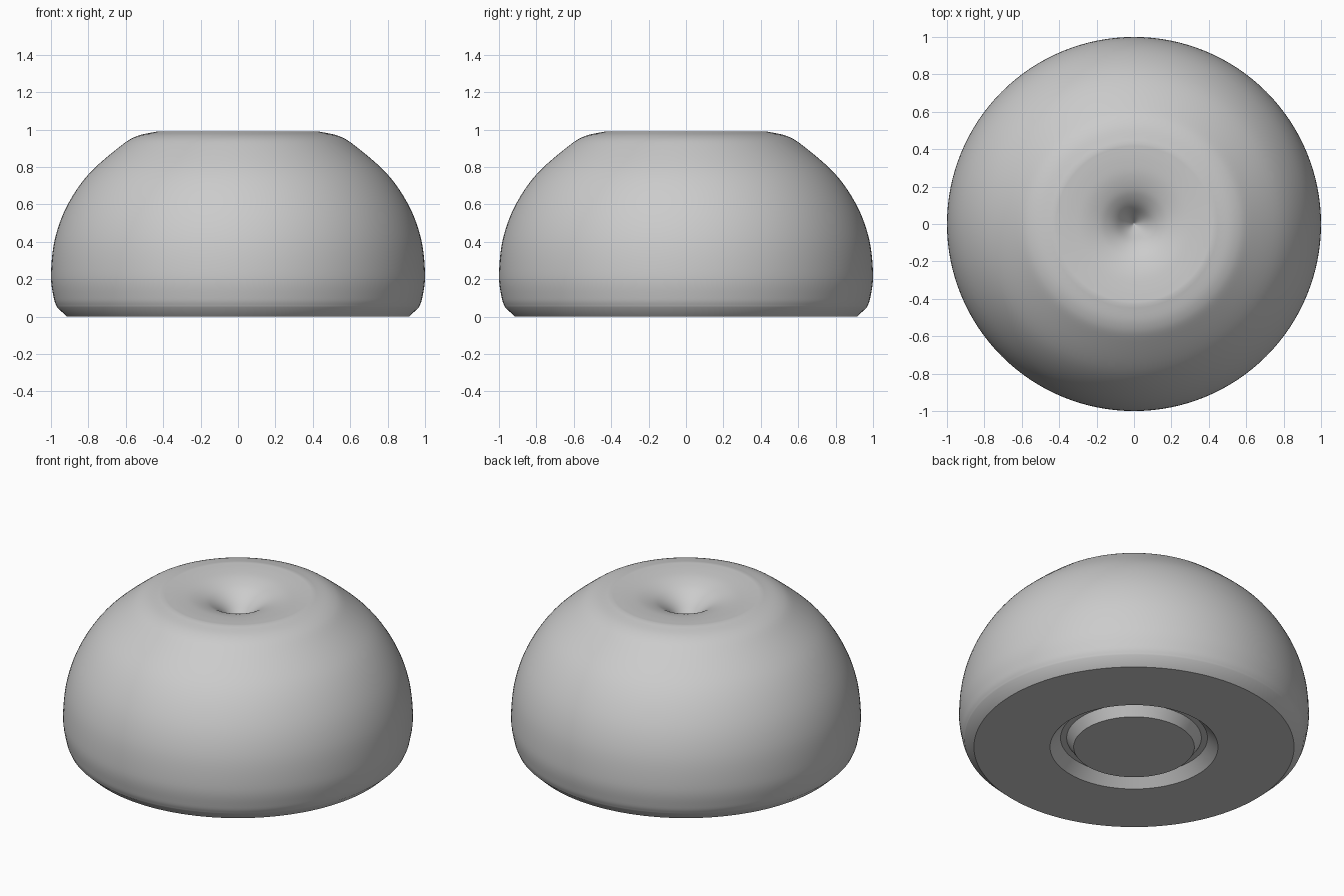
import bpy, bmesh, math
from mathutils import Vector

if "Cube" in bpy.data.objects:
    bpy.data.objects.remove(bpy.data.objects["Cube"])

SEGMENTS = 128


def smooth_curve(points, steps=6):
    """Catmull-Rom curve through a few (radius, height) points."""
    p = [Vector(q) for q in points]
    p = [2 * p[0] - p[1]] + p + [2 * p[-1] - p[-2]]
    out = []
    for a, b, c, d in zip(p, p[1:], p[2:], p[3:]):
        for i in range(steps):
            t = i / steps
            out.append(0.5 * (2 * b + (c - a) * t + (2 * a - 5 * b + 4 * c - d) * t ** 2
                              + (3 * b - a - 3 * c + d) * t ** 3))
    return out + [p[-2]]


def lathe(name, profile):
    """Spin a profile of (radius, height) points around the z axis."""
    bm = bmesh.new()
    verts = [bm.verts.new((max(r, 0), 0, z)) for r, z in profile]
    edges = [bm.edges.new(pair) for pair in zip(verts, verts[1:])]
    bmesh.ops.spin(bm, geom=verts + edges, cent=(0, 0, 0), axis=(0, 0, 1),
                   angle=math.tau, steps=SEGMENTS, use_merge=True)
    bmesh.ops.remove_doubles(bm, verts=bm.verts, dist=0.0001)
    bmesh.ops.recalc_face_normals(bm, faces=bm.faces)
    mesh = bpy.data.meshes.new(name)
    bm.to_mesh(mesh)
    bm.free()
    obj = bpy.data.objects.new(name, mesh)
    bpy.context.collection.objects.link(obj)
    bpy.context.view_layer.objects.active = obj
    obj.select_set(True)
    bpy.ops.object.shade_smooth_by_angle(angle=math.radians(30))
    return obj


# Underside: flat centre disc, ring groove, flat base and bevelled edge
underside = [(0, 0), (0.345, 0), (0.385, 0.06), (0.42, 0.06), (0.48, 0), (0.915, 0)]

# Domed side rising to the rounded rim
side = smooth_curve([(0.968, 0.05), (0.985, 0.10), (1.0, 0.22), (0.98, 0.41), (0.915, 0.59),
                     (0.80, 0.76), (0.63, 0.91), (0.54, 0.965), (0.43, 0.99)])

# Funnel-shaped dimple in the top
dimple = smooth_curve([(0.43, 0.99), (0.35, 0.985), (0.27, 0.975), (0.20, 0.955),
                       (0.15, 0.93), (0.10, 0.89), (0.05, 0.83), (0, 0.77)])

lathe("dimpled_dome", underside + side + dimple[1:])
